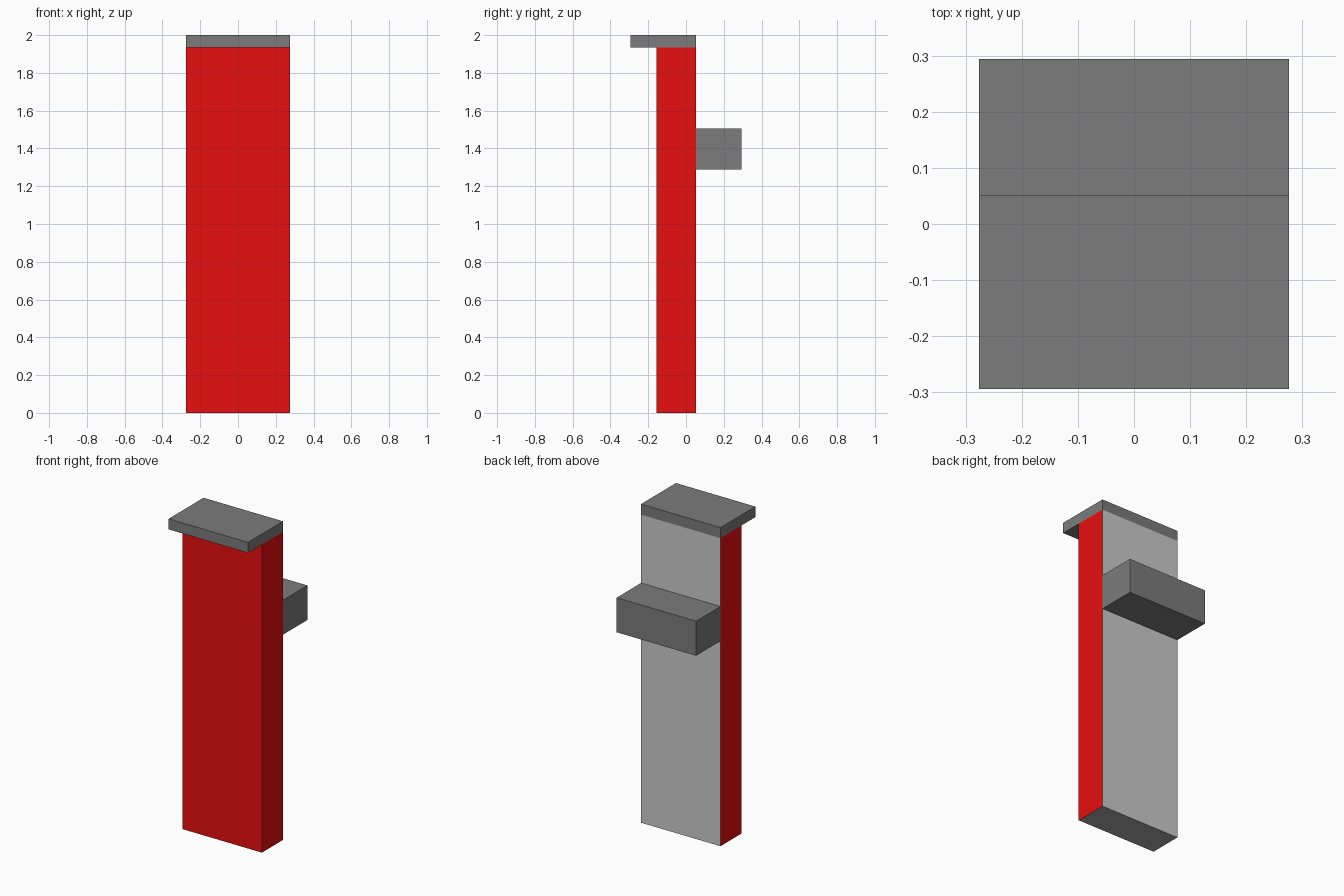
import bpy, bmesh

if "Cube" in bpy.data.objects:
    bpy.data.objects.remove(bpy.data.objects["Cube"])

W = 0.276  # half width shared by all parts


def material(name, rgb):
    m = bpy.data.materials.new(name)
    m.diffuse_color = (*rgb, 1)
    m.use_nodes = True
    m.node_tree.nodes["Principled BSDF"].inputs["Base Color"].default_value = m.diffuse_color
    return m


red = material("red", (0.81, 0.0045, 0.0045))
dark = material("dark_grey", (0.2, 0.2, 0.2))
mid = material("mid_grey", (0.38, 0.38, 0.38))
light = material("light_grey", (0.7, 0.7, 0.7))


def box(name, y0, y1, z0, z1, mats):
    """Full-width box between the given y and z limits."""
    bm = bmesh.new()
    bmesh.ops.create_cube(bm, size=1)
    for v in bm.verts:
        v.co.x *= 2 * W
        v.co.y = y0 if v.co.y < 0 else y1
        v.co.z = z0 if v.co.z < 0 else z1
    bm.normal_update()
    me = bpy.data.meshes.new(name)
    bm.to_mesh(me)
    bm.free()
    for m in mats:
        me.materials.append(m)
    ob = bpy.data.objects.new(name, me)
    bpy.context.collection.objects.link(ob)
    return ob


# Tall panel: red front and sides, light back, grey ends
panel = box("panel", -0.157, 0.052, 0, 1.934, [red, light, mid])
for f in panel.data.polygons:
    if f.normal.y > 0.5:
        f.material_index = 1
    elif abs(f.normal.z) > 0.5:
        f.material_index = 2

# Overhanging top cap
box("top_cap", -0.294, 0.052, 1.934, 2.0, [dark])

# Block projecting from the back
box("rear_block", 0.052, 0.294, 1.288, 1.505, [dark])
